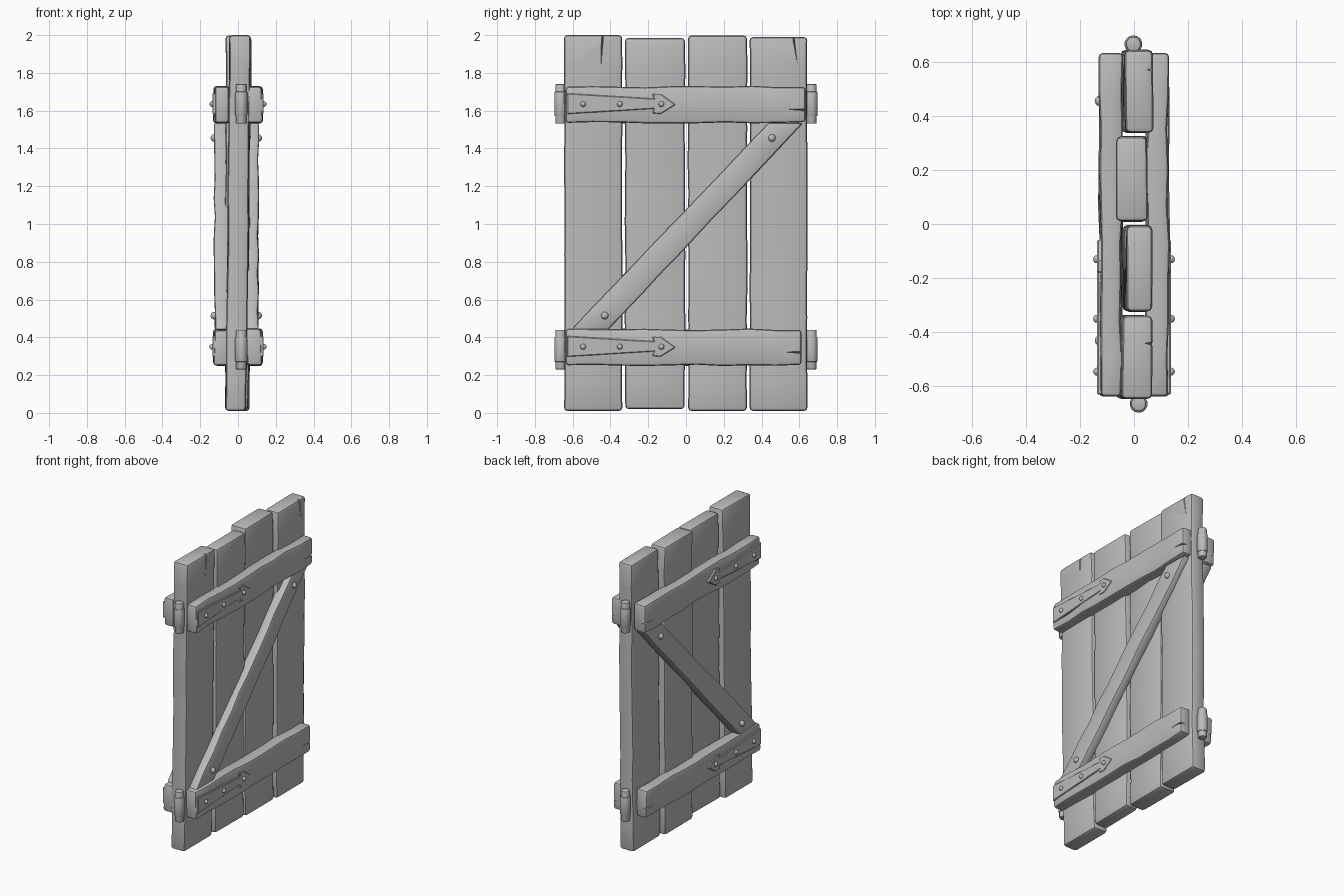
import bpy, bmesh, math, random
from mathutils import Vector, Matrix

if "Cube" in bpy.data.objects:
    bpy.data.objects.remove(bpy.data.objects["Cube"])

random.seed(4)
grey = bpy.data.materials.new("grey")
grey.diffuse_color = (0.5, 0.5, 0.5, 1)
grey.use_nodes = True
grey.node_tree.nodes["Principled BSDF"].inputs["Base Color"].default_value = grey.diffuse_color


def finish(name, bm, bevel=0.0, cutter=None, segs=2):
    """Turn a bmesh into an object with bevelled edges and optional split cuts."""
    bmesh.ops.recalc_face_normals(bm, faces=bm.faces)
    me = bpy.data.meshes.new(name)
    bm.to_mesh(me)
    bm.free()
    me.materials.append(grey)
    ob = bpy.data.objects.new(name, me)
    bpy.context.collection.objects.link(ob)
    bpy.ops.object.select_all(action='DESELECT')
    bpy.context.view_layer.objects.active = ob
    ob.select_set(True)
    if bevel:
        m = ob.modifiers.new("bevel", 'BEVEL')
        m.width, m.segments, m.limit_method, m.angle_limit = bevel, segs, 'ANGLE', math.radians(40)
        bpy.ops.object.modifier_apply(modifier=m.name)
    if cutter:
        m = ob.modifiers.new("split", 'BOOLEAN')
        m.object, m.operation, m.solver = cutter, 'DIFFERENCE', 'EXACT'
        bpy.ops.object.modifier_apply(modifier=m.name)
        bpy.data.objects.remove(cutter)
    bpy.ops.object.shade_smooth_by_angle(angle=math.radians(35))
    return ob


def split_cutter(base, tip, width, x_face, depth):
    """Wedge that tapers from base to tip in the y-z plane, sunk into the face x_face."""
    base, tip = Vector(base), Vector(tip)
    along = (tip - base).normalized()
    base = base - along * 0.05
    side = Vector((-along.y, along.x)) * width / 2
    s = 1 if x_face > 0 else -1
    bm = bmesh.new()
    out = x_face + s * 0.03
    a = [bm.verts.new((x, p.x, p.y)) for x, p in
         [(out, base + side * 2), (out, base - side * 2), (x_face - s * depth, base),
          (out, tip + side * 0.2), (out, tip - side * 0.2), (x_face - s * 0.002, tip)]]
    for f in [(0, 1, 2), (3, 5, 4), (0, 3, 4, 1), (1, 4, 5, 2), (2, 5, 3, 0)]:
        bm.faces.new([a[i] for i in f])
    ob = finish("split_cutter", bm)
    ob.hide_render = True
    return ob


def board(name, quad, x0, x1, bevel=0.014, n=9, wob=0.005, lean=0.0, cutter=None):
    """Hewn board: quad = start left, start right, end left, end right as (y, z)."""
    sl, sr, el, er = [Vector(p) for p in quad]
    bm = bmesh.new()
    rings = []
    for i in range(n + 1):
        t = i / n
        l, r = sl.lerp(el, t), sr.lerp(er, t)
        side = (r - l).normalized()
        l = l + side * random.uniform(0, wob)
        r = r - side * random.uniform(0, wob)
        dx = lean * (t - 0.5)
        j = [random.uniform(-wob, wob) * 0.7 for _ in range(4)]
        rings.append([bm.verts.new(c) for c in
                      [(x0 + dx + j[0], l.x, l.y), (x1 + dx + j[1], l.x, l.y),
                       (x1 + dx + j[2], r.x, r.y), (x0 + dx + j[3], r.x, r.y)]])
    for a, b in zip(rings, rings[1:]):
        for k in range(4):
            bm.faces.new([a[k], a[(k + 1) % 4], b[(k + 1) % 4], b[k]])
    bm.faces.new(rings[0])
    bm.faces.new(rings[-1])
    return finish(name, bm, bevel, cutter)


def rivet(name, s, x, y, z, r=0.015):
    bm = bmesh.new()
    bmesh.ops.create_uvsphere(bm, u_segments=12, v_segments=8, radius=r)
    bmesh.ops.translate(bm, verts=bm.verts, vec=(s * x, y, z))
    finish(name, bm)


# Upright planks: y range, z range, x range, lean along height
planks = [(-0.647, -0.336, 0.01, 2.0, -0.055, 0.055, 0.022),
          (-0.325, -0.003, 0.02, 1.985, -0.035, 0.06, 0.012),
          (0.008, 0.326, 0.01, 1.998, -0.065, 0.05, 0.0),
          (0.335, 0.645, 0.01, 1.99, -0.04, 0.065, 0.012)]
splits = {0: ((-0.44, 2.0), (-0.45, 1.83), 0.018, 0.065, 0.03),
          3: ((0.57, 1.99), (0.59, 1.85), 0.018, 0.07, 0.03)}
for i, (ya, yb, za, zb, xa, xb, lean) in enumerate(planks):
    cut = split_cutter(*splits[i]) if i in splits else None
    board(f"plank_{i + 1}", [(ya, za), (yb, za), (ya, zb), (yb, zb)], xa, xb,
          bevel=0.018, n=12, lean=lean, cutter=cut)

for s, side in ((1, "right"), (-1, "left")):
    # Cross rails with split ends
    for zc, y_end, level in ((1.632, 0.632, "upper"), (0.347, 0.612, "lower")):
        xs = sorted((s * 0.045, s * 0.127))
        cut = split_cutter((y_end, zc - 0.03), (y_end - 0.09, zc - 0.025), 0.02, s * 0.127, 0.04)
        board(f"{level}_rail_{side}",
              [(-0.637, zc - 0.1), (-0.637, zc + 0.1), (y_end, zc - 0.1), (y_end, zc + 0.1)],
              *xs, bevel=0.016, wob=0.009, cutter=cut)

        # Tapered strap with an arrow tip
        outline = [(-0.63, -0.05), (-0.63, 0.06), (-0.17, 0.032), (-0.18, 0.055), (-0.135, 0.058),
                   (-0.055, 0.0), (-0.135, -0.05), (-0.18, -0.045), (-0.17, -0.022)]
        bm = bmesh.new()
        f = bm.faces.new([bm.verts.new((s * 0.11, y, zc + z)) for y, z in outline])
        ext = bmesh.ops.extrude_face_region(bm, geom=[f])
        bmesh.ops.translate(bm, vec=(s * 0.026, 0, 0),
                            verts=[v for v in ext["geom"] if isinstance(v, bmesh.types.BMVert)])
        finish(f"{level}_strap_{side}", bm, 0.004, segs=1)
        for k, y in enumerate((-0.545, -0.35, -0.13)):
            rivet(f"{level}_strap_rivet_{side}_{k + 1}", s, 0.136, y, zc + 0.003)

    # Diagonal brace and its pegs
    xs = sorted((s * 0.045, s * (0.108 if s > 0 else 0.125)))
    board(f"brace_{side}", [(-0.615, 0.44), (-0.41, 0.44), (0.435, 1.535), (0.625, 1.535)],
          *xs, bevel=0.013, n=11, wob=0.006)
    for k, (y, z) in enumerate(((-0.43, 0.515), (0.455, 1.455))):
        rivet(f"brace_peg_{side}_{k + 1}", s, 0.107 if s > 0 else 0.125, y, z, 0.02)

# Hinge barrels on both edges, each with a wider centre knuckle
for y, x, edge in ((-0.664, 0.017, "front"), (0.664, -0.002, "back")):
    for zc, level in ((1.636, "upper"), (0.335, "lower")):
        for part, r, h in (("barrel", 0.028, 0.21), ("knuckle", 0.033, 0.13)):
            bm = bmesh.new()
            bmesh.ops.create_cone(bm, cap_ends=True, segments=14, radius1=r, radius2=r, depth=h,
                                  matrix=Matrix.Translation((x, y, zc)))
            finish(f"{level}_{edge}_hinge_{part}", bm, 0.006)
